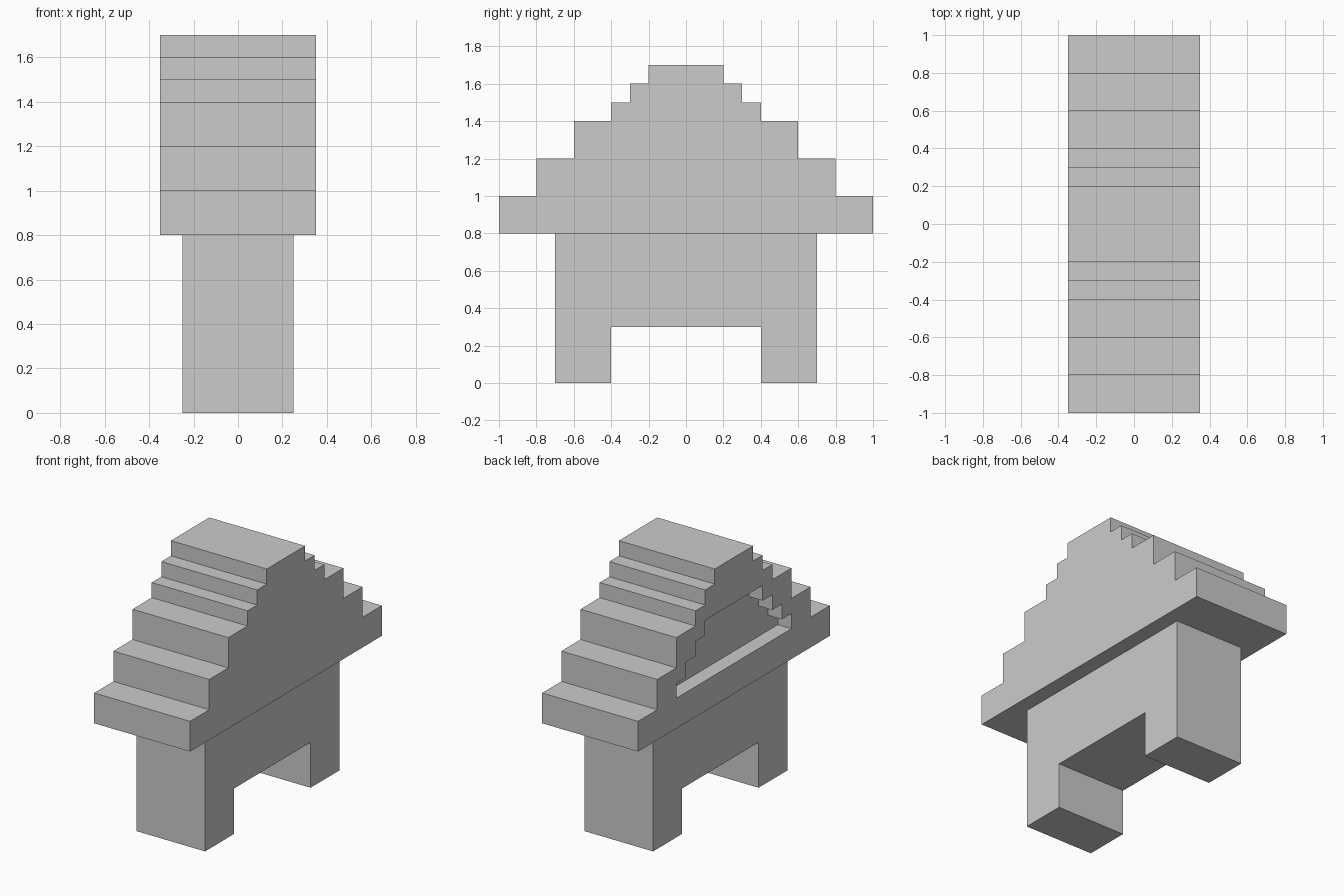
import bpy, bmesh

if "Cube" in bpy.data.objects:
    bpy.data.objects.remove(bpy.data.objects["Cube"])


def extrude_profile(name, half, x0, x1):
    """Mirror a half outline of (y, z) points across y = 0 and extrude it along x."""
    outline = half + [(-y, z) for y, z in reversed(half)]
    bm = bmesh.new()
    face = bm.faces.new([bm.verts.new((x0, y, z)) for y, z in outline])
    ext = bmesh.ops.extrude_face_region(bm, geom=[face])
    verts = [v for v in ext["geom"] if isinstance(v, bmesh.types.BMVert)]
    bmesh.ops.translate(bm, verts=verts, vec=(x1 - x0, 0, 0))
    bmesh.ops.recalc_face_normals(bm, faces=bm.faces)
    mesh = bpy.data.meshes.new(name)
    bm.to_mesh(mesh)
    bm.free()
    obj = bpy.data.objects.new(name, mesh)
    bpy.context.collection.objects.link(obj)
    return obj


def stepped(z, steps):
    """Half outline of a stepped gable from (half width, top z) pairs."""
    pts = []
    for y, top in steps:
        pts += [(y, z), (y, top)]
        z = top
    return pts


# Base block with the arch between its two feet
extrude_profile("base", [(0.4, 0.3), (0.4, 0), (0.7, 0), (0.7, 0.8)], -0.25, 0.25)

# Stepped roof
roof = extrude_profile("roof", stepped(0.8, [
    (1.0, 1.0), (0.8, 1.2), (0.6, 1.4), (0.4, 1.5), (0.3, 1.6), (0.2, 1.7)]), -0.35, 0.35)

# Stepped recess in the left side of the roof
cutter = extrude_profile("recess_cutter", stepped(1.0, [
    (0.6, 1.1), (0.5, 1.2), (0.4, 1.3), (0.3, 1.4)]), -0.5, -0.25)
cutter.hide_render = True
cutter.display_type = 'WIRE'

cut = roof.modifiers.new("recess", 'BOOLEAN')
cut.operation = 'DIFFERENCE'
cut.solver = 'EXACT'
cut.object = cutter
